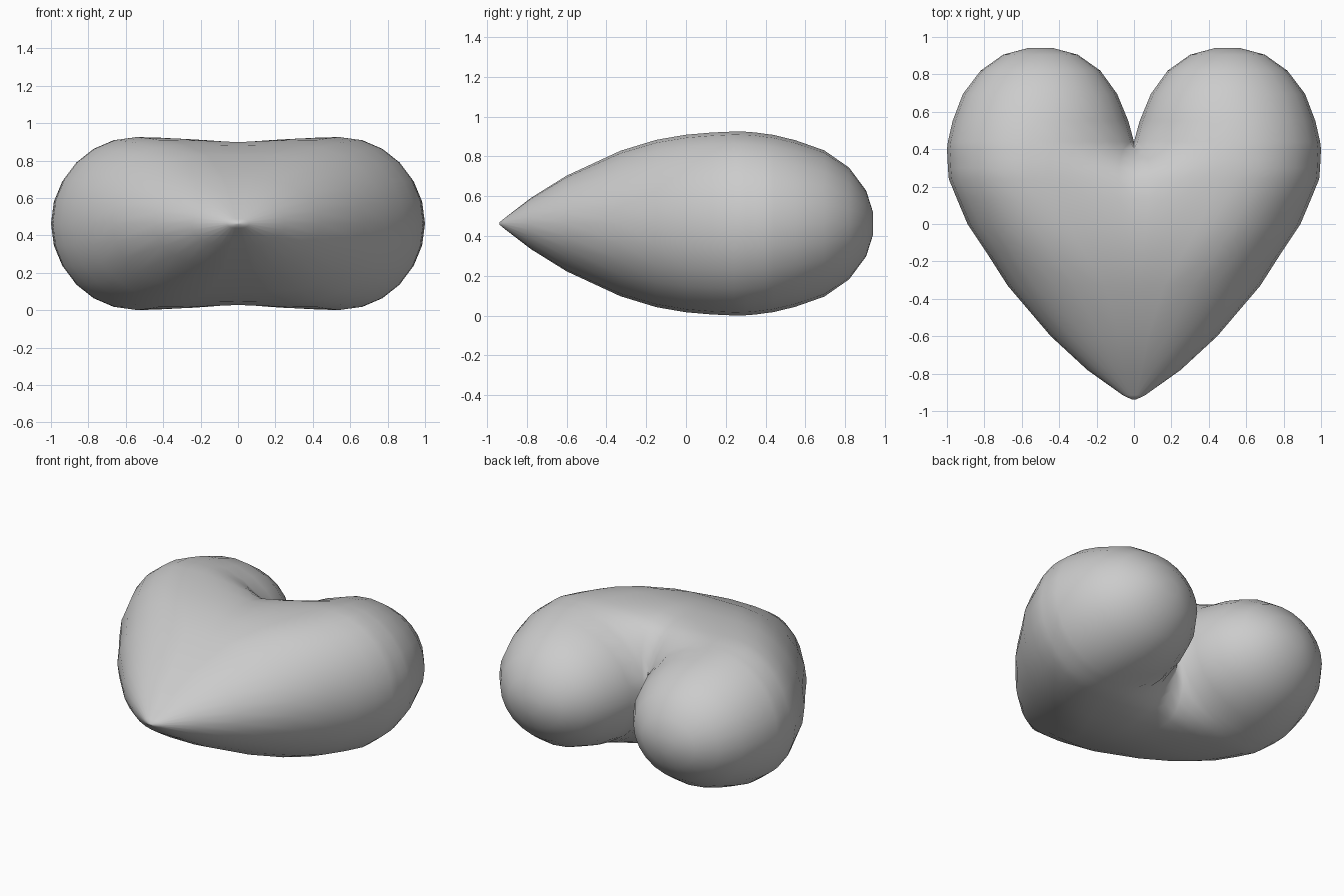
import bpy
import bmesh
from math import asin, sin, cos, pi

cube = bpy.data.objects.get("Cube")
if cube:
    bpy.data.objects.remove(cube, do_unlink=True)

MID = 0.463      # height of the symmetry plane
STEPS = 6        # segments per quarter of a slice

# Slices of one half, tip to lobe:
# y, inner x, lobe centre x, outer x, half height, how far the inside dips (1 = closed)
SLICES = [
    (-.938, 0, .003, .012, .005, 0),
    (-.915, 0, .015, .06, .024, 0),
    (-.78, 0, .05, .25, .128, 0),
    (-.60, 0, .09, .445, .24, 0),
    (-.33, 0, .19, .675, .365, 0),
    (-.15, 0, .32, .79, .42, .1),
    (0, 0, .42, .89, .446, .22),
    (.13, 0, .49, .945, .457, .34),
    (.24, 0, .54, .99, .462, .48),
    (.30, 0, .55, .995, .461, .62),
    (.35, 0, .55, .997, .457, .77),
    (.40, 0, .55, 1, .45, .91),
    (.44, 0, .55, .995, .445, 1),
    (.55, .03, .53, .97, .418, 1),
    (.695, .09, .51, .915, .367, 1),
    (.82, .18, .50, .82, .28, 1),
    (.905, .30, .50, .70, .165, 1),
    (.94, .43, .50, .57, .055, 1),
]


def slice_points(y, inner, centre, outer, height, dip):
    """Outline from the inner top, round the outside, to the inner bottom."""
    dip = max(dip, .01)
    top = []
    for i in range(STEPS):
        a = asin(dip) * (1 - i / STEPS)
        top.append((centre - (centre - inner) * sin(a) / dip, height * cos(a)))
    for i in range(STEPS + 1):
        a = pi / 2 * i / STEPS
        top.append((centre + (outer - centre) * sin(a), height * cos(a)))
    loop = top + [(x, -z) for x, z in reversed(top[:-1])]
    return [(x, y, MID + z) for x, z in loop]


# Loft the slices into one half
bm = bmesh.new()
rings = [[bm.verts.new(p) for p in slice_points(*s)] for s in SLICES]
for a, b in zip(rings, rings[1:]):
    for i in range(len(a) - 1):
        bm.faces.new((a[i], a[i + 1], b[i + 1], b[i]))

# Close the tip and the lobe end
bm.faces.new(rings[0])
bm.faces.new(rings[-1][:-1])
bmesh.ops.remove_doubles(bm, verts=bm.verts, dist=.0005)
bmesh.ops.recalc_face_normals(bm, faces=bm.faces)

mesh = bpy.data.meshes.new("heart_body")
bm.to_mesh(mesh)
bm.free()
heart = bpy.data.objects.new("heart_body", mesh)
bpy.context.collection.objects.link(heart)

# Plain grey finish
grey = bpy.data.materials.new("plain_grey")
grey.use_nodes = True
colour = (.6, .6, .6, 1)
grey.diffuse_color = colour
grey.node_tree.nodes["Principled BSDF"].inputs["Base Color"].default_value = colour
mesh.materials.append(grey)

# Mirror across the middle, then smooth all but the cleft
bpy.ops.object.select_all(action="DESELECT")
heart.select_set(True)
bpy.context.view_layer.objects.active = heart
mirror = heart.modifiers.new("mirror", "MIRROR")
mirror.merge_threshold = .001
bpy.ops.object.modifier_apply(modifier=mirror.name)

# Keep the open half facing outwards
bm = bmesh.new()
bm.from_mesh(mesh)
bmesh.ops.recalc_face_normals(bm, faces=bm.faces)
bm.to_mesh(mesh)
bm.free()
bpy.ops.object.shade_smooth_by_angle(angle=1.3)
